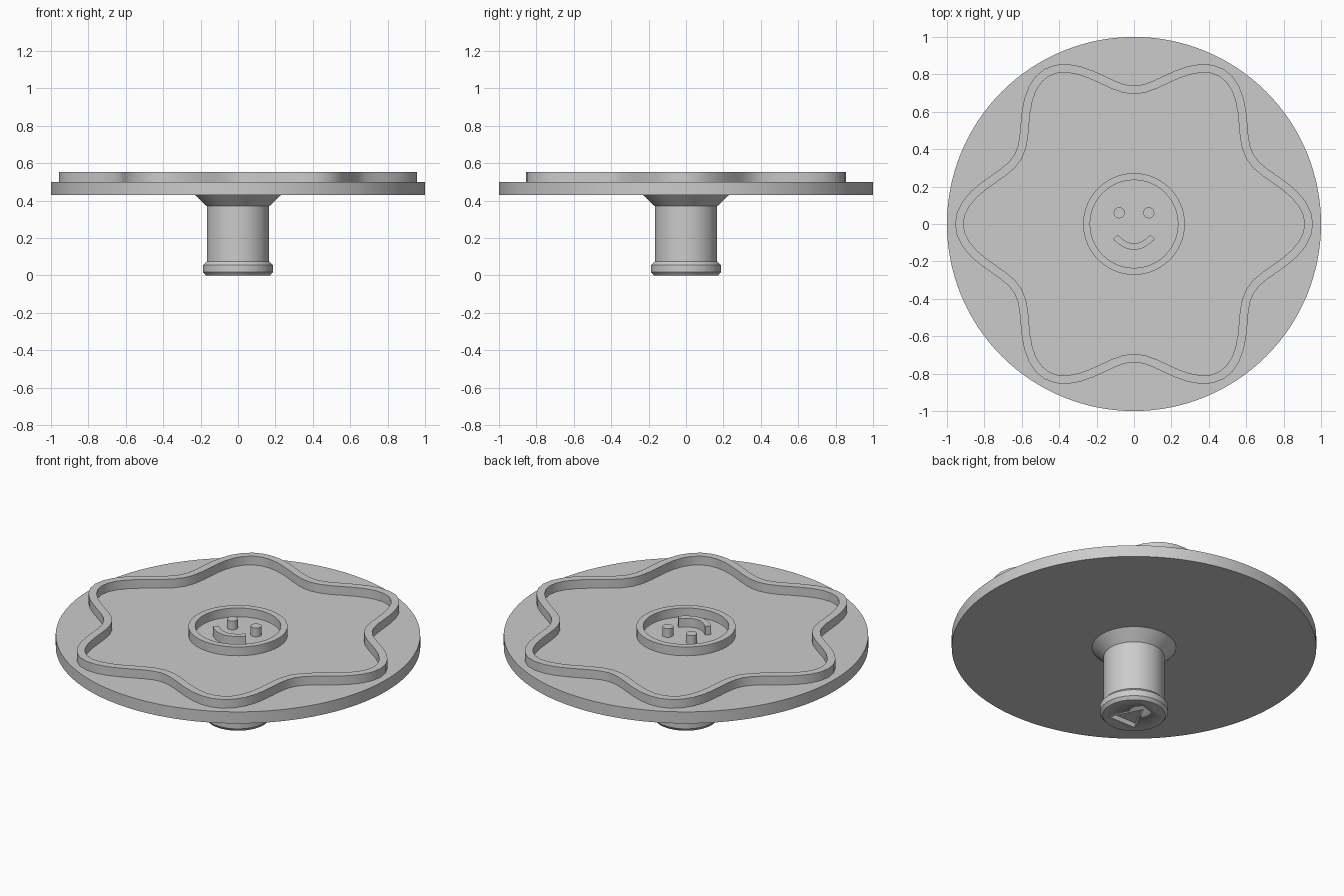
import bpy, bmesh
from math import sin, cos, pi, radians
from mathutils import Vector

cube = bpy.data.objects.get("Cube")
if cube:
    bpy.data.objects.remove(cube)

grey = bpy.data.materials.new("plain grey")
grey.use_nodes = True
COLOUR = (0.6, 0.6, 0.6, 1)
grey.diffuse_color = COLOUR
grey.node_tree.nodes["Principled BSDF"].inputs["Base Color"].default_value = COLOUR

BASE, TOP, RIM = 0.43, 0.5, 0.553


def finish(name, bm):
    bmesh.ops.recalc_face_normals(bm, faces=bm.faces)
    mesh = bpy.data.meshes.new(name)
    bm.to_mesh(mesh)
    bm.free()
    mesh.materials.append(grey)
    obj = bpy.data.objects.new(name, mesh)
    bpy.context.collection.objects.link(obj)
    bpy.ops.object.select_all(action='DESELECT')
    bpy.context.view_layer.objects.active = obj
    obj.select_set(True)
    bpy.ops.object.shade_smooth_by_angle(angle=radians(28))
    return obj


def circle(r, n, x=0, y=0):
    return [Vector((x + r * cos(2 * pi * i / n), y + r * sin(2 * pi * i / n))) for i in range(n)]


def bridge(bm, a, b):
    n = len(a)
    for i in range(n):
        j = (i + 1) % n
        bm.faces.new((a[i], a[j], b[j], b[i]))


def loop(bm, pts, z):
    return [bm.verts.new((p.x, p.y, z)) for p in pts]


def lathe(name, profile, n, x=0, y=0):
    """Capped solid of revolution from (radius, height) pairs."""
    bm = bmesh.new()
    rings = [loop(bm, circle(r, n, x, y), z) for r, z in profile]
    for a, b in zip(rings, rings[1:]):
        bridge(bm, a, b)
    bm.faces.new(rings[0])
    bm.faces.new(rings[-1])
    return finish(name, bm)


def wall(name, outer, inner):
    """Raised closed ridge between two outlines."""
    bm = bmesh.new()
    loops = [loop(bm, p, z) for p, z in
             ((outer, TOP), (outer, RIM), (inner, RIM), (inner, TOP))]
    for i in range(4):
        bridge(bm, loops[i], loops[(i + 1) % 4])
    return finish(name, bm)


def prism(name, pts, z0, z1):
    bm = bmesh.new()
    a, b = loop(bm, pts, z0), loop(bm, pts, z1)
    bridge(bm, a, b)
    bm.faces.new(a)
    bm.faces.new(b)
    return finish(name, bm)


def normal(pts, i, closed=True):
    n = len(pts)
    a = pts[(i - 1) % n] if closed else pts[max(i - 1, 0)]
    b = pts[(i + 1) % n] if closed else pts[min(i + 1, n - 1)]
    d = (b - a).normalized()
    return Vector((d.y, -d.x))


# Round plate
lathe("plate", [(1, BASE), (1, TOP)], 128)

# Six-lobed flower ridge
N = 96
flower = []
for i in range(N):
    t = 2 * pi * i / N
    r = 0.848 + 0.109 * cos(6 * t)
    flower.append(Vector((r * cos(t), r * sin(t))))
inner = [p - normal(flower, i) * 0.045 for i, p in enumerate(flower)]
wall("flower_ridge", flower, inner)

# Centre ring with a face inside
wall("centre_ring", circle(0.272, 48), circle(0.235, 48))
for side, x in (("left", 0.079), ("right", -0.079)):
    lathe(side + "_eye", [(0.03, TOP), (0.03, RIM)], 20, x, 0.06)

mid = [Vector((x, -0.121 + 5.2 * x * x)) for x in [-0.1 + 0.02 * i for i in range(11)]]
low = [p + normal(mid, i, False) * 0.017 for i, p in enumerate(mid)]
high = [p - normal(mid, i, False) * 0.017 for i, p in enumerate(mid)]
prism("smile", low + high[::-1], TOP, RIM)

# Handle with flared neck and foot bead
handle = lathe("handle", [(0.172, 0), (0.187, 0.018), (0.187, 0.055), (0.167, 0.075),
                          (0.167, 0.37), (0.23, BASE)], 64)

# Triangular recess in the foot
cutter = prism("recess_cutter", [Vector((-0.092, -0.1)), Vector((0.092, -0.1)),
                                 Vector((0, 0.088))], -0.05, 0.03)
cutter.hide_render = True
cut = handle.modifiers.new("recess", 'BOOLEAN')
cut.object = cutter
cut.operation = 'DIFFERENCE'
cut.solver = 'EXACT'
bpy.context.view_layer.objects.active = handle
while handle.modifiers:
    bpy.ops.object.modifier_apply(modifier=handle.modifiers[0].name)
bpy.data.objects.remove(cutter)
